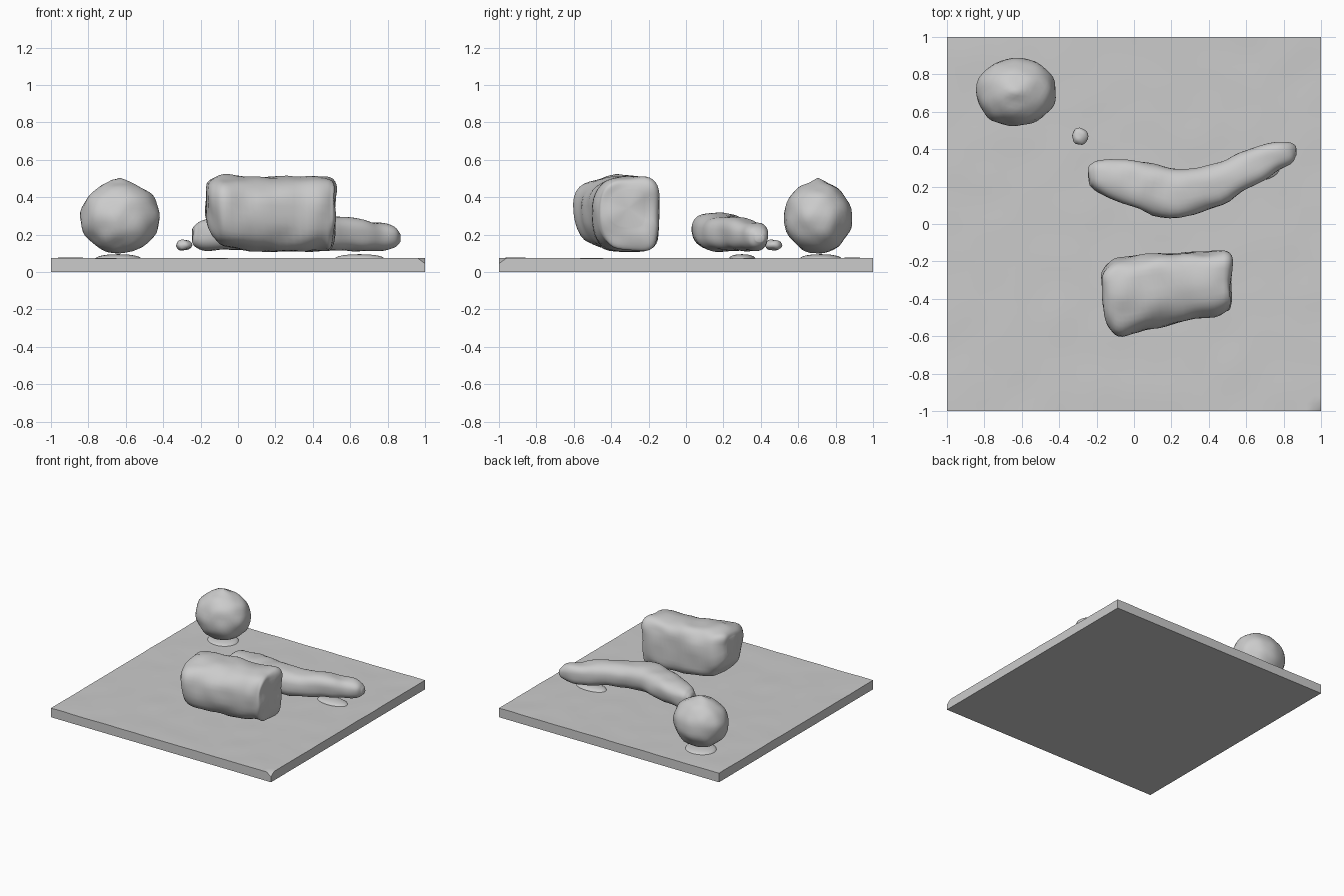
import bpy, bmesh, math
from mathutils import Vector, noise

if "Cube" in bpy.data.objects:
    bpy.data.objects.remove(bpy.data.objects["Cube"])

grey = bpy.data.materials.new("plain grey")
grey.diffuse_color = (0.6, 0.6, 0.6, 1)
grey.use_nodes = True
grey.node_tree.nodes["Principled BSDF"].inputs["Base Color"].default_value = grey.diffuse_color


def finish(name, bm, angle=50):
    bmesh.ops.recalc_face_normals(bm, faces=bm.faces)
    me = bpy.data.meshes.new(name)
    bm.to_mesh(me)
    bm.free()
    ob = bpy.data.objects.new(name, me)
    bpy.context.collection.objects.link(ob)
    me.materials.append(grey)
    bpy.ops.object.select_all(action='DESELECT')
    ob.select_set(True)
    bpy.context.view_layer.objects.active = ob
    bpy.ops.object.shade_smooth_by_angle(angle=math.radians(angle))
    return ob


def roughen(bm, amount, scale):
    # gentle hand-modelled lumps
    bm.normal_update()
    moves = [(v, v.normal * noise.noise(v.co * scale) * amount) for v in bm.verts]
    for v, d in moves:
        v.co += d


def smooth(stations, steps):
    # Catmull-Rom interpolation of station tuples
    out = []
    n = len(stations)
    for i in range(n - 1):
        a, b, c, d = (stations[min(max(i + k, 0), n - 1)] for k in (-1, 0, 1, 2))
        for s in range(steps):
            t = s / steps
            out.append([0.5 * (2 * q + (r - p) * t + (2 * p - 5 * q + 4 * r - w) * t * t
                               + (3 * q - p - 3 * r + w) * t ** 3)
                        for p, q, r, w in zip(a, b, c, d)])
    return out + [list(stations[-1])]


def loft(rings):
    bm = bmesh.new()
    rows = [[bm.verts.new(p) for p in ring] for ring in rings]
    n = len(rows[0])
    for a, b in zip(rows, rows[1:]):
        for i in range(n):
            bm.faces.new((a[i], a[(i + 1) % n], b[(i + 1) % n], b[i]))
    for row in (rows[0], rows[-1]):
        mid = bm.verts.new(sum((v.co for v in row), Vector()) / n)
        for i in range(n):
            bm.faces.new((row[i], row[(i + 1) % n], mid))
    return bm


def power(v, e):
    return math.copysign(abs(v) ** e, v)


# Slab with a faintly uneven top
bm = bmesh.new()
bmesh.ops.create_grid(bm, x_segments=50, y_segments=50, size=1)
top = list(bm.verts)
skirt = bmesh.ops.extrude_edge_only(bm, edges=[e for e in bm.edges if e.is_boundary])
low = [v for v in skirt['geom'] if isinstance(v, bmesh.types.BMVert)]
bm.faces.new([v for v in sorted(low, key=lambda v: math.atan2(v.co.y, v.co.x))])
for v in top:
    v.co.z = 0.074 + 0.003 * noise.noise(Vector((v.co.x * 5, v.co.y * 5, 0)))
    if v.co.x > 0.97 and v.co.y < -0.97:      # chipped corner
        v.co.z = 0.045
finish("slab", bm, 40)

# Low mounds where pieces rest
for name, x, y, rx, ry, h in (("round_fruit_mound", -0.64, 0.72, 0.12, 0.11, 0.022),
                              ("long_fruit_mound", 0.65, 0.30, 0.13, 0.07, 0.022)):
    bm = bmesh.new()
    bmesh.ops.create_uvsphere(bm, u_segments=24, v_segments=12, radius=1)
    for v in bm.verts:
        v.co = (x + v.co.x * rx, y + v.co.y * ry, 0.073 + v.co.z * h)
    finish(name, bm)

# Round fruit, slightly pear-like with a small tip
bm = bmesh.new()
bmesh.ops.create_icosphere(bm, subdivisions=4, radius=1)
for v in bm.verts:
    p = v.co.copy()
    tip = 0.022 * max(0, 1 - math.hypot(p.x, p.y) / 0.3) if p.z > 0 else 0
    v.co = (-0.63 + p.x * 0.213, 0.705 + p.y * 0.182, 0.29 + p.z * 0.193 + tip)
roughen(bm, 0.012, 11)
finish("round_fruit", bm)

# Pebble
bm = bmesh.new()
bmesh.ops.create_icosphere(bm, subdivisions=3, radius=1)
for v in bm.verts:
    p = v.co.copy()
    v.co = (-0.29 + p.x * 0.042, 0.468 + p.y * 0.047, 0.143 + p.z * 0.03)
roughen(bm, 0.008, 30)
finish("pebble", bm)

# Curved long fruit: x, y, half width, z centre, half height
path = [(-0.243, 0.265, 0.03, 0.195, 0.03), (-0.225, 0.265, 0.064, 0.197, 0.06),
        (-0.17, 0.258, 0.09, 0.202, 0.083), (0.0, 0.218, 0.122, 0.21, 0.093),
        (0.2, 0.168, 0.133, 0.215, 0.1), (0.4, 0.197, 0.112, 0.208, 0.096),
        (0.6, 0.288, 0.096, 0.2, 0.088), (0.74, 0.357, 0.08, 0.192, 0.078),
        (0.83, 0.385, 0.055, 0.186, 0.055), (0.866, 0.392, 0.022, 0.184, 0.022)]
pts = smooth(path, 6)
rings = []
for i, (x, y, w, z, h) in enumerate(pts):
    a, b = pts[max(i - 1, 0)], pts[min(i + 1, len(pts) - 1)]
    t = Vector((b[0] - a[0], b[1] - a[1], 0)).normalized()
    side = Vector((-t.y, t.x, 0))
    rings.append([Vector((x, y, z)) + side * w * power(math.cos(u), 0.85)
                  + Vector((0, 0, h * power(math.sin(u), 0.8)))
                  for u in (k * math.tau / 32 for k in range(32))])
bm = loft(rings)
roughen(bm, 0.012, 9)
finish("long_fruit", bm)

# Loaf: x, front y, back y, bottom z, top z
cuts = [(-0.172, -0.44, -0.29, 0.29, 0.45), (-0.16, -0.50, -0.25, 0.23, 0.485),
        (-0.12, -0.555, -0.21, 0.175, 0.508), (-0.06, -0.597, -0.185, 0.135, 0.513),
        (0.1, -0.56, -0.165, 0.115, 0.51), (0.3, -0.52, -0.152, 0.11, 0.508),
        (0.45, -0.485, -0.148, 0.112, 0.508), (0.495, -0.47, -0.152, 0.12, 0.503),
        (0.515, -0.455, -0.175, 0.19, 0.48), (0.518, -0.41, -0.22, 0.24, 0.44)]
rings = []
for x, f, b, lo, hi in smooth(cuts, 5):
    cy, cz = f + (b - f) * 0.55, (lo + hi) / 2
    ring = []
    for k in range(40):
        u = k * math.tau / 40
        c, s = math.cos(u), math.sin(u)
        e = 0.5 if c > 0 else 0.8             # square back, rounded front
        ring.append(Vector((x, cy + power(c, e) * (b - cy if c > 0 else cy - f),
                            cz + power(s, e) * (hi - lo) / 2)))
    rings.append(ring)
bm = loft(rings)
roughen(bm, 0.018, 8)
finish("loaf", bm)
